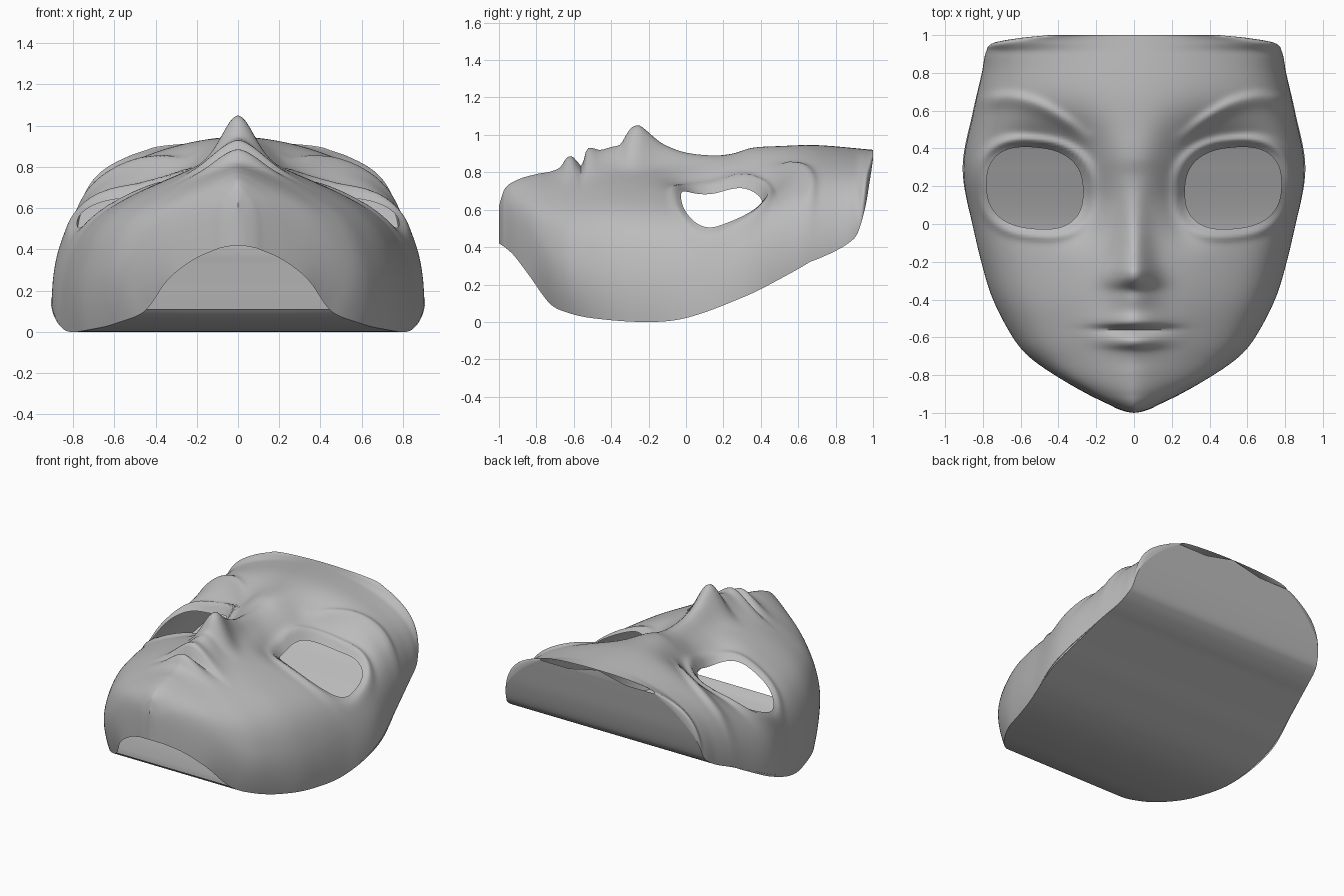
import bpy, bmesh, math

old = bpy.data.objects.get("Cube")
if old:
    bpy.data.objects.remove(old)

ROWS, COLS = 200, 64


def curve(points):
    """Smooth function through (position, value) points."""
    n = len(points)

    def slope(i):
        a, b = points[max(i - 1, 0)], points[min(i + 1, n - 1)]
        return (b[1] - a[1]) / (b[0] - a[0])

    def f(y):
        i = 0
        while i < n - 2 and y > points[i + 1][0]:
            i += 1
        (y0, v0), (y1, v1) = points[i], points[i + 1]
        d = y1 - y0
        t = min(max((y - y0) / d, 0), 1)
        s = 1 - t
        return (v0 * s * s * (1 + 2 * t) + v1 * t * t * (3 - 2 * t)
                + d * t * s * (slope(i) * s - slope(i + 1) * t))
    return f


# Outline half width, rim height and how far the jaw rim tucks inward
width = curve([(-1, 0), (-.995, .035), (-.98, .085), (-.96, .125), (-.9, .25), (-.8, .44),
               (-.7, .58), (-.6, .66), (-.4, .76), (-.2, .82), (0, .86), (.3, .905),
               (.6, .85), (.8, .805), (.92, .78), (.96, .74), (.985, .6), (1, .45)])
rim = curve([(-1, .42), (-.97, .4), (-.92, .355), (-.84, .25), (-.73, .1), (-.65, .055),
             (-.5, .02), (-.2, 0), (0, .025), (.3, .145), (.5, .24), (.7, .335), (.8, .38),
             (.88, .43), (.92, .48), (.96, .62), (.985, .77), (1, .87)])
tuck = curve([(-1, 0), (-.87, .01), (-.78, .07), (-.73, .09), (-.6, .06), (-.4, .03),
              (-.2, .02), (.1, 0), (1, 0)])
# Broad centre height, and the centre line with nose and lips
crown = curve([(-1, .62), (-.97, .71), (-.9, .755), (-.8, .78), (-.7, .8), (-.55, .83),
               (-.4, .85), (-.2, .85), (0, .84), (.15, .85), (.35, .92), (.5, .94),
               (.7, .945), (1, .92)])
midline = curve([(-1, .62), (-.97, .71), (-.9, .76), (-.8, .79), (-.72, .805), (-.67, .83),
                 (-.64, .875), (-.61, .885), (-.575, .85), (-.555, .835), (-.54, .9),
                 (-.52, .93), (-.46, .92), (-.4, .935), (-.35, .95), (-.32, 1),
                 (-.29, 1.04), (-.25, 1.05), (-.22, 1.03), (-.15, .97), (-.1, .94),
                 (0, .905), (.15, .89), (.25, .9), (.35, .93), (.5, .94), (.7, .945), (1, .92)])
spread = curve([(-1, .1), (-.7, .12), (-.6, .15), (-.5, .16), (-.4, .12), (-.28, .11),
                (-.15, .085), (.1, .08), (.3, .1), (1, .1)])
roundness = curve([(-1, 1.6), (-.6, 1.4), (-.2, 1.4), (.1, 1.6), (.5, 2), (1, 2)])
slant = curve([(-1, .43), (.2, .43), (.5, .49), (1, .49)])
brow_line = curve([(.25, .46), (.35, .54), (.5, .63), (.65, .67), (.8, .66)])

EYE_X, EYE_Y, EYE_RX, EYE_RY = .525, .19, .255, .215


def bell(d, s):
    return math.exp(-(d / s) ** 2)


def eye_radius(x, y):
    dx, dy = abs(x) - EYE_X, y - EYE_Y
    dy -= dx * .08
    return (abs(dx / EYE_RX) ** 2.5 + abs(dy / EYE_RY) ** 2.5) ** .4


def height(x, y):
    a, w, b = abs(x), width(y), rim(y)
    u = min(a / w, 1) if w > 1e-6 else 1
    side = math.sqrt(max(1 - u ** 12, 0))
    z = b + (crown(y) - b) * (1 - slant(y) * u ** roundness(y)) * side
    # Nose and lips
    z += (midline(y) - crown(y)) * bell(a, spread(y))
    # Eye socket, deepest under the brow and beside the nose
    depth = bell(y - .34, .2 if y > .34 else .25)
    socket = .185 * bell(a - .45, .29) * depth
    socket += .06 * bell(a - .27, .12) * bell(y - .08, .16)
    z -= socket * (1 - bell(a, .13))
    # Eyelid folds
    fold = .026 + .008 * math.tanh(8 * (y - EYE_Y))
    z += fold * bell(eye_radius(x, y) - 1.18, .11) * side
    # Brow ridge
    if a > .2:
        fade = min((a - .2) / .15, 1) * min(max((.86 - a) / .12, 0), 1)
        d = y - brow_line(a)
        z += .025 * fade * bell(d, .03 if d > 0 else .05)
    return z


def make_object(name, bm, material):
    mesh = bpy.data.meshes.new(name)
    bmesh.ops.recalc_face_normals(bm, faces=bm.faces)
    bm.to_mesh(mesh)
    bm.free()
    obj = bpy.data.objects.new(name, mesh)
    bpy.context.collection.objects.link(obj)
    mesh.materials.append(material)
    bpy.ops.object.select_all(action='DESELECT')
    obj.select_set(True)
    bpy.context.view_layer.objects.active = obj
    bpy.ops.object.shade_smooth_by_angle(angle=math.radians(60))
    return obj


def grid_faces(bm, grid):
    for r0, r1 in zip(grid, grid[1:]):
        for i in range(len(r0) - 1):
            bm.faces.new((r0[i], r0[i + 1], r1[i + 1], r1[i]))


grey = bpy.data.materials.new("plain_grey")
grey.use_nodes = True
grey.diffuse_color = (.5, .5, .5, 1)
grey.node_tree.nodes["Principled BSDF"].inputs["Base Color"].default_value = (.5, .5, .5, 1)

ys = [-math.cos(math.pi * i / ROWS) for i in range(ROWS + 1)]

# Face shell
bm = bmesh.new()
grid = []
for y in ys:
    row = []
    for j in range(-COLS, COLS + 1):
        s = math.sin(j / COLS * math.pi / 2)
        x = width(y) * s
        z = height(x, y)
        # Curl the jaw inward only on the lowest part of the wall
        low = max(0, 1 - (z - rim(y)) / .3) ** 2 if abs(s) > .8 else 0
        row.append(bm.verts.new((x - math.copysign(tuck(y) * low, s), y, z)))
    grid.append(row)
grid_faces(bm, grid)

# Eye openings, with their edges drawn onto a clean outline
hole = []
for f in bm.faces:
    c = f.calc_center_median()
    if eye_radius(c.x, c.y) < 1:
        hole.append(f)
bmesh.ops.delete(bm, geom=hole, context='FACES')
for v in bm.verts:
    r = eye_radius(v.co.x, v.co.y)
    if v.is_boundary and .7 < r < 1.3 and abs(v.co.x) < .85 * width(v.co.y) + .05:
        cx = math.copysign(EYE_X, v.co.x)
        v.co.x = cx + (v.co.x - cx) / r
        v.co.y = EYE_Y + (v.co.y - EYE_Y) / r
        v.co.z = height(v.co.x, v.co.y)
bmesh.ops.remove_doubles(bm, verts=bm.verts, dist=.0002)
make_object("face_shell", bm, grey)

# Back panel, spanning straight from rim to rim, open at the chin
# and meeting the forehead at the middle of its last edge
bm = bmesh.new()
grid = []
for y in ys:
    if y > -.74:
        w, b = width(y) - tuck(y), rim(y)
        middle = crown(y) if y == ys[-1] else b
        grid.append([bm.verts.new((w * k, y, b if k else middle))
                     for k in (-1, -.5, 0, .5, 1)])
grid_faces(bm, grid)
make_object("back_panel", bm, grey)
